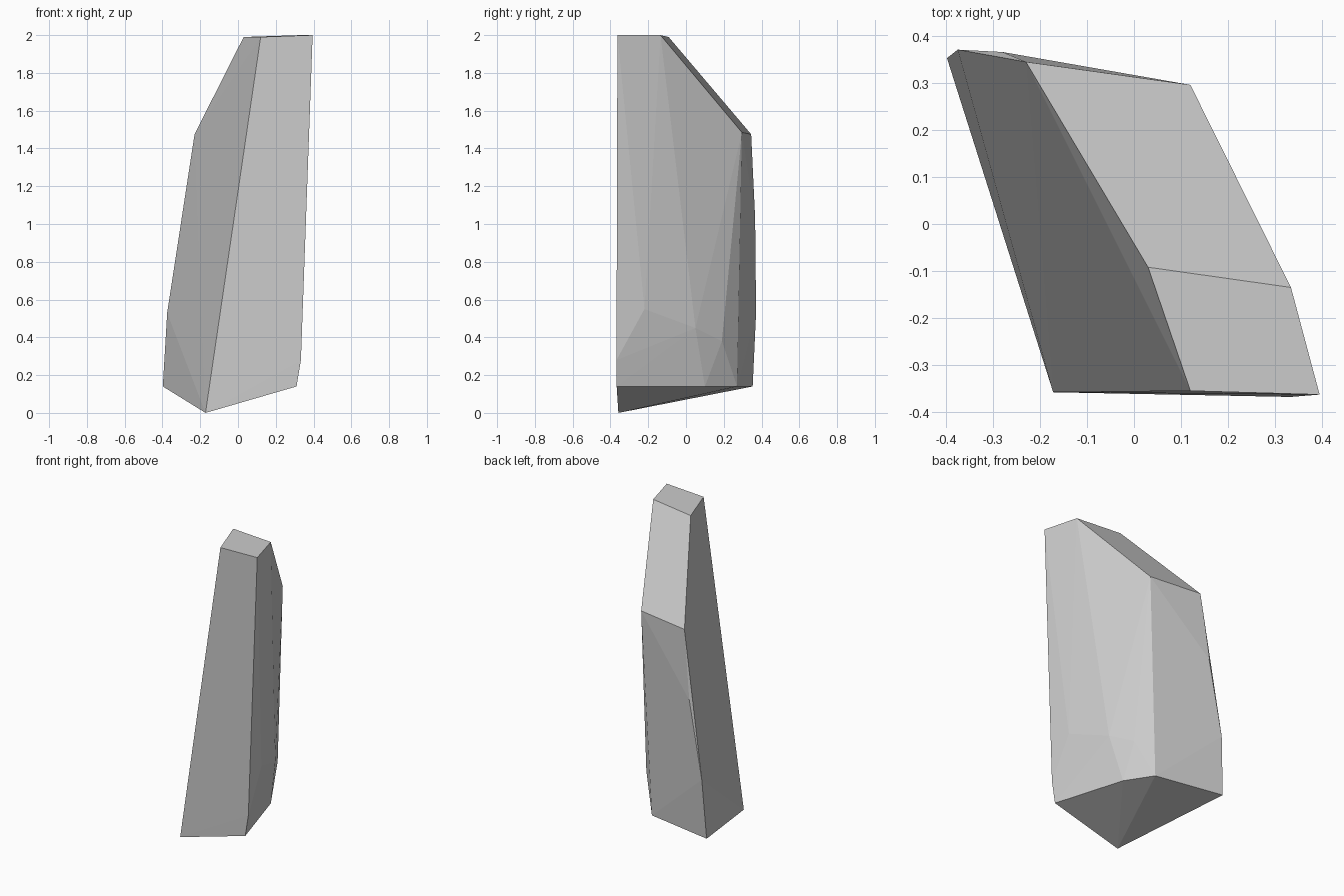
import bpy, bmesh

if "Cube" in bpy.data.objects:
    bpy.data.objects.remove(bpy.data.objects["Cube"])

# Corner rings of the faceted stone
top = [(0.03, -0.092, 1.99), (0.12, -0.355, 1.99), (0.395, -0.363, 2.0), (0.334, -0.135, 2.0)]
shoulder = [(-0.23, 0.345, 1.475), (0.12, 0.296, 1.485), (-0.28, 0.366, 1.03)]
lower = [(-0.375, 0.371, 0.53), (0.325, -0.22, 0.55), (0.237, 0.05, 0.45),
         (0.157, 0.19, 0.38), (0.333, -0.368, 0.28)]
foot = [(-0.398, 0.353, 0.14), (0.31, -0.367, 0.14), (0.17, 0.10, 0.14), (0.06, 0.27, 0.14)]
tip = [(-0.172, -0.358, 0.0)]

# Wrap the corners in a convex flat-faced shell
bm = bmesh.new()
for p in top + shoulder + lower + foot + tip:
    bm.verts.new(p)
hull = bmesh.ops.convex_hull(bm, input=bm.verts[:])
loose = [v for v in bm.verts if not v.link_faces]
bmesh.ops.delete(bm, geom=loose, context='VERTS')
bmesh.ops.recalc_face_normals(bm, faces=bm.faces[:])

mesh = bpy.data.meshes.new("standing_stone")
bm.to_mesh(mesh)
bm.free()
stone = bpy.data.objects.new("standing_stone", mesh)
bpy.context.collection.objects.link(stone)
